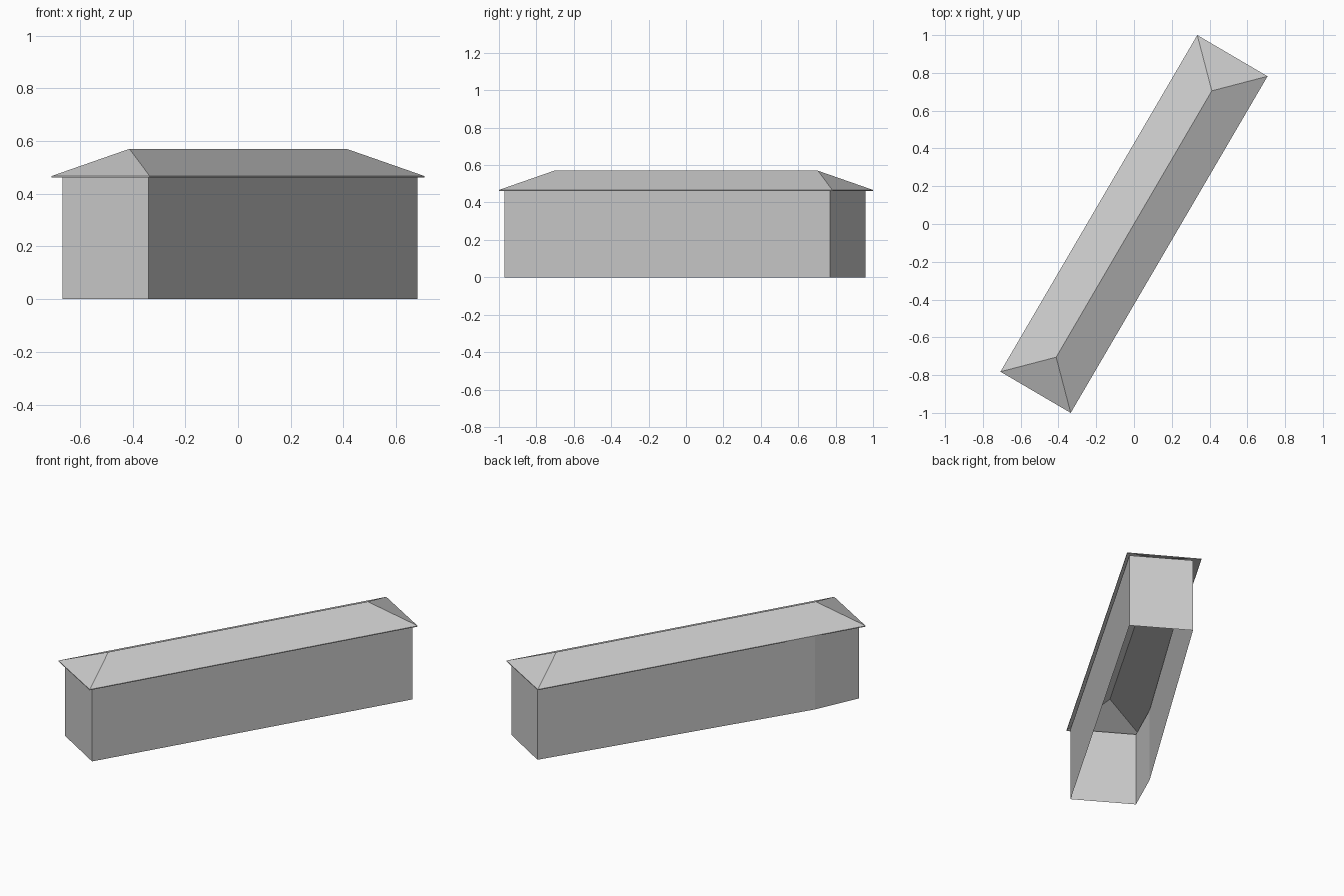
import bpy, bmesh
from mathutils import Vector

cube = bpy.data.objects.get("Cube")
if cube:
    bpy.data.objects.remove(cube, do_unlink=True)

EAVE, FASCIA, RIDGE = 0.462, 0.467, 0.57

# Single pale grey for the whole building
grey = bpy.data.materials.new("pale_grey")
grey.use_nodes = True
colour = (0.6, 0.6, 0.6, 1)
grey.diffuse_color = colour
grey.node_tree.nodes["Principled BSDF"].inputs["Base Color"].default_value = colour


def ring(bm, outline, z):
    return [bm.verts.new((x, y, z)) for x, y in outline]


def band(bm, low, high):
    """Join two equal loops with a strip of quads."""
    for i in range(len(low)):
        j = (i + 1) % len(low)
        bm.faces.new((low[i], low[j], high[j], high[i]))


def finish(bm, name):
    mesh = bpy.data.meshes.new(name)
    bm.to_mesh(mesh)
    bm.free()
    mesh.materials.append(grey)
    obj = bpy.data.objects.new(name, mesh)
    bpy.context.collection.objects.link(obj)
    return obj


# Walls: open shell, counter-clockwise footprint with a slight bend in the back
footprint = [(-0.34, -0.97), (0.68, 0.77), (0.365, 0.96),
             (-0.545, -0.51), (-0.665, -0.775)]
bm = bmesh.new()
band(bm, ring(bm, footprint, 0), ring(bm, footprint, EAVE))
finish(bm, "walls")

# Hip roof: overhanging eaves with a thin fascia, open underneath
near, side = Vector((-0.335, -1.0)), Vector((0.707, 0.782))
eaves = [near, side, -near, -side]
bm = bmesh.new()
low, top = ring(bm, eaves, EAVE), ring(bm, eaves, FASCIA)
band(bm, low, top)
back, front = ring(bm, [(0.412, 0.705), (-0.412, -0.705)], RIDGE)
bm.faces.new((top[0], top[1], back, front))
bm.faces.new((top[1], top[2], back))
bm.faces.new((top[2], top[3], front, back))
bm.faces.new((top[3], top[0], front))
finish(bm, "hip_roof")
